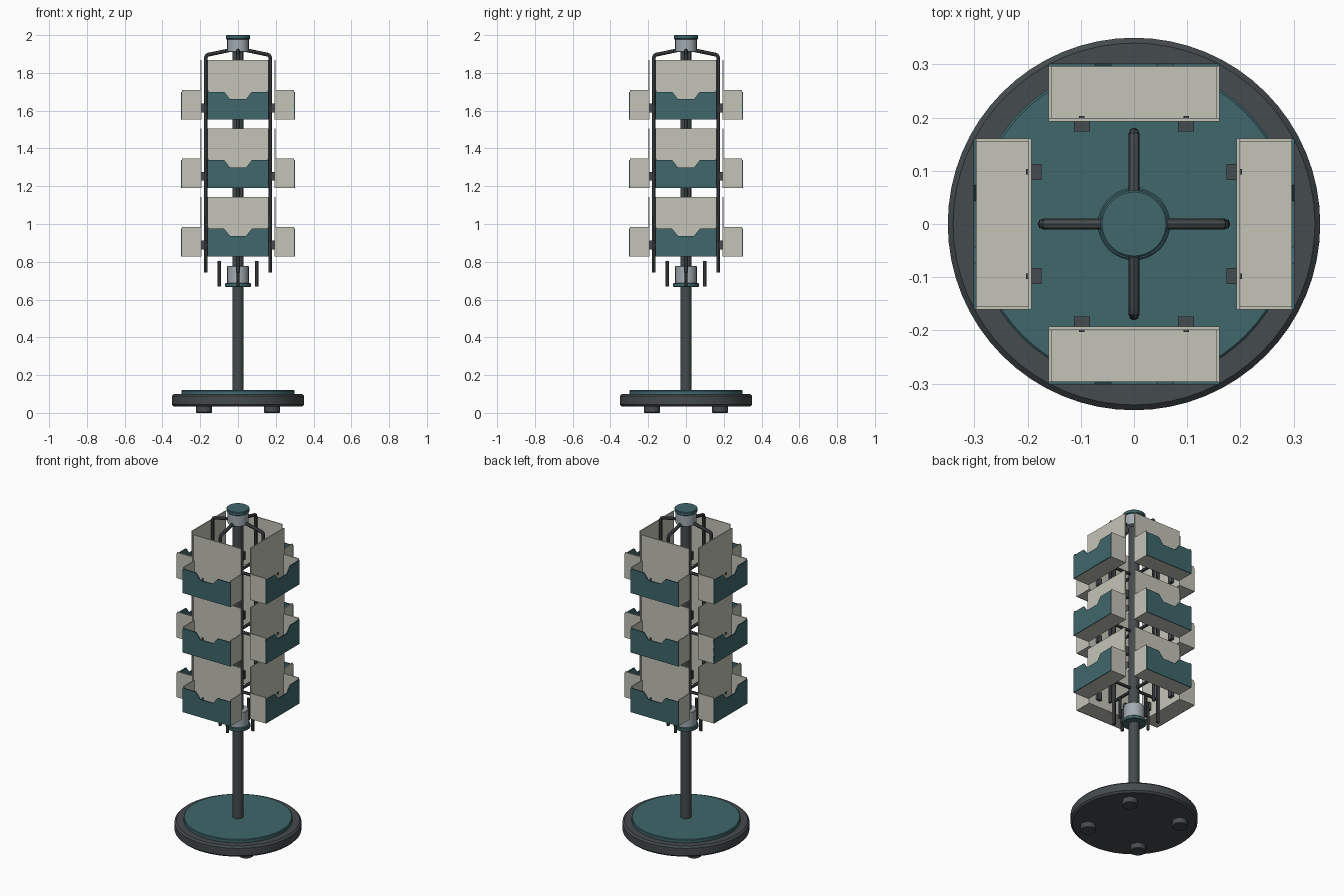
import bpy, bmesh, math
from mathutils import Matrix, Vector

if "Cube" in bpy.data.objects:
    bpy.data.objects.remove(bpy.data.objects["Cube"])


def material(name, r, g, b):
    m = bpy.data.materials.new(name)
    m.diffuse_color = (r, g, b, 1)
    m.use_nodes = True
    m.node_tree.nodes["Principled BSDF"].inputs["Base Color"].default_value = m.diffuse_color
    return m


DARK = material("dark_metal", 0.06, 0.07, 0.075)
TEAL = material("teal_paint", 0.05, 0.135, 0.15)
CREAM = material("cream_panel", 0.55, 0.55, 0.48)
STEEL = material("steel", 0.36, 0.41, 0.44)


def add_object(name, bm, mat):
    bmesh.ops.recalc_face_normals(bm, faces=bm.faces)
    mesh = bpy.data.meshes.new(name)
    bm.to_mesh(mesh)
    bm.free()
    mesh.materials.append(mat)
    ob = bpy.data.objects.new(name, mesh)
    bpy.context.collection.objects.link(ob)
    return ob


def smooth(ob):
    bpy.ops.object.select_all(action='DESELECT')
    ob.select_set(True)
    bpy.context.view_layer.objects.active = ob
    bpy.ops.object.shade_smooth_by_angle(angle=math.radians(35))


def lathe(name, r, z0, z1, mat, bevel=0.003, x=0, y=0, seg=48):
    """Round disc with softened rims."""
    bm = bmesh.new()
    prof = [(r - bevel, z0), (r, z0 + bevel), (r, z1 - bevel), (r - bevel, z1)]
    rings = [[bm.verts.new((x + a * math.cos(t), y + a * math.sin(t), z))
              for t in (2 * math.pi * i / seg for i in range(seg))] for a, z in prof]
    for lo, hi in zip(rings, rings[1:]):
        for i in range(seg):
            j = (i + 1) % seg
            bm.faces.new((lo[i], lo[j], hi[j], hi[i]))
    bm.faces.new(rings[0])
    bm.faces.new(rings[-1])
    ob = add_object(name, bm, mat)
    smooth(ob)
    return ob


def block(bm, x0, x1, y0, y1, z0, z1):
    m = Matrix.Translation(((x0 + x1) / 2, (y0 + y1) / 2, (z0 + z1) / 2)) \
        @ Matrix.Diagonal((x1 - x0, y1 - y0, z1 - z0, 1))
    bmesh.ops.create_cube(bm, size=1, matrix=m)


def tube(name, pts, r, mat):
    cu = bpy.data.curves.new(name, 'CURVE')
    cu.dimensions = '3D'
    cu.bevel_depth = r
    cu.bevel_resolution = 2
    cu.use_fill_caps = True
    sp = cu.splines.new('POLY')
    sp.points.add(len(pts) - 1)
    for p, co in zip(sp.points, pts):
        p.co = (*co, 1)
    ob = bpy.data.objects.new(name, cu)
    bpy.context.collection.objects.link(ob)
    cu.materials.append(mat)
    bpy.ops.object.select_all(action='DESELECT')
    ob.select_set(True)
    bpy.context.view_layer.objects.active = ob
    bpy.ops.object.convert(target='MESH')
    ob = bpy.context.view_layer.objects.active
    smooth(ob)
    return ob


def four_sides(ob, heights=(0,)):
    """Repeat a front part on all four sides and at each height."""
    for z in heights:
        for k in range(4):
            dup = ob
            if k or z != heights[0]:
                dup = bpy.data.objects.new(ob.name.split('.')[0], ob.data)
                bpy.context.collection.objects.link(dup)
            dup.location = (0, 0, z)
            dup.rotation_euler = (0, 0, k * math.pi / 2)


# Base, feet and pole
lathe("base", 0.35, 0.035, 0.10, DARK, 0.01, seg=64)
lathe("base_plate", 0.30, 0.095, 0.12, TEAL, 0.004, seg=64)
for sx in (-1, 1):
    for sy in (-1, 1):
        lathe("foot", 0.043, 0, 0.04, DARK, 0.004, sx * 0.18, sy * 0.18, 24)
lathe("pole", 0.03, 0.10, 1.95, DARK, seg=32)

# Hubs
lathe("lower_flange", 0.068, 0.667, 0.688, TEAL)
lathe("lower_hub", 0.057, 0.685, 0.778, STEEL)
lathe("upper_hub", 0.057, 1.91, 1.982, STEEL)
lathe("top_cap", 0.063, 1.978, 2.0, TEAL)

# Hanging frame: bent arms, short lower rods, spokes
four_sides(tube("frame_arm", [(0, -0.045, 1.92), (0, -0.155, 1.897), (0, -0.165, 1.893),
                              (0, -0.17, 1.883), (0, -0.171, 0.742)], 0.010, DARK))
four_sides(tube("lower_rod", [(0, -0.1, 0.67), (0, -0.1, 0.803)], 0.009, DARK))

TIERS = (0.828, 1.191, 1.553)
four_sides(tube("spoke", [(0, -0.02, 0.06), (0, -0.172, 0.06)], 0.009, DARK), TIERS)

# Open tray: floor, tall back panel, low sides
W, YF, YB, T = 0.161, -0.297, -0.193, 0.006
bm = bmesh.new()
block(bm, -W, W, YF, YB, 0, T)
block(bm, -W, W, YB - T, YB, 0, 0.315)
for s in (-1, 1):
    block(bm, min(s * W, s * (W - T)), max(s * W, s * (W - T)), YF, YB, 0, 0.157)
four_sides(add_object("tray", bm, CREAM), TIERS)

# Notched front lip
bm = bmesh.new()
outline = [(-W, 0), (W, 0), (W, 0.147), (0.073, 0.147), (0.043, 0.109),
           (-0.043, 0.109), (-0.073, 0.147), (-W, 0.147)]
face = bm.faces.new([bm.verts.new((x, YF - 0.005, z)) for x, z in outline])
ext = bmesh.ops.extrude_face_region(bm, geom=[face])
bmesh.ops.translate(bm, vec=Vector((0, T, 0)),
                    verts=[v for v in ext['geom'] if isinstance(v, bmesh.types.BMVert)])
four_sides(add_object("tray_front", bm, TEAL), TIERS)

# Clips behind each tray with a small peg through the panel
bm = bmesh.new()
for x in (-0.098, 0.098):
    block(bm, x - 0.015, x + 0.015, YB, -0.174, 0.038, 0.085)
    block(bm, x - 0.005, x + 0.005, -0.203, YB, 0.055, 0.067)
four_sides(add_object("tray_clips", bm, DARK), TIERS)
